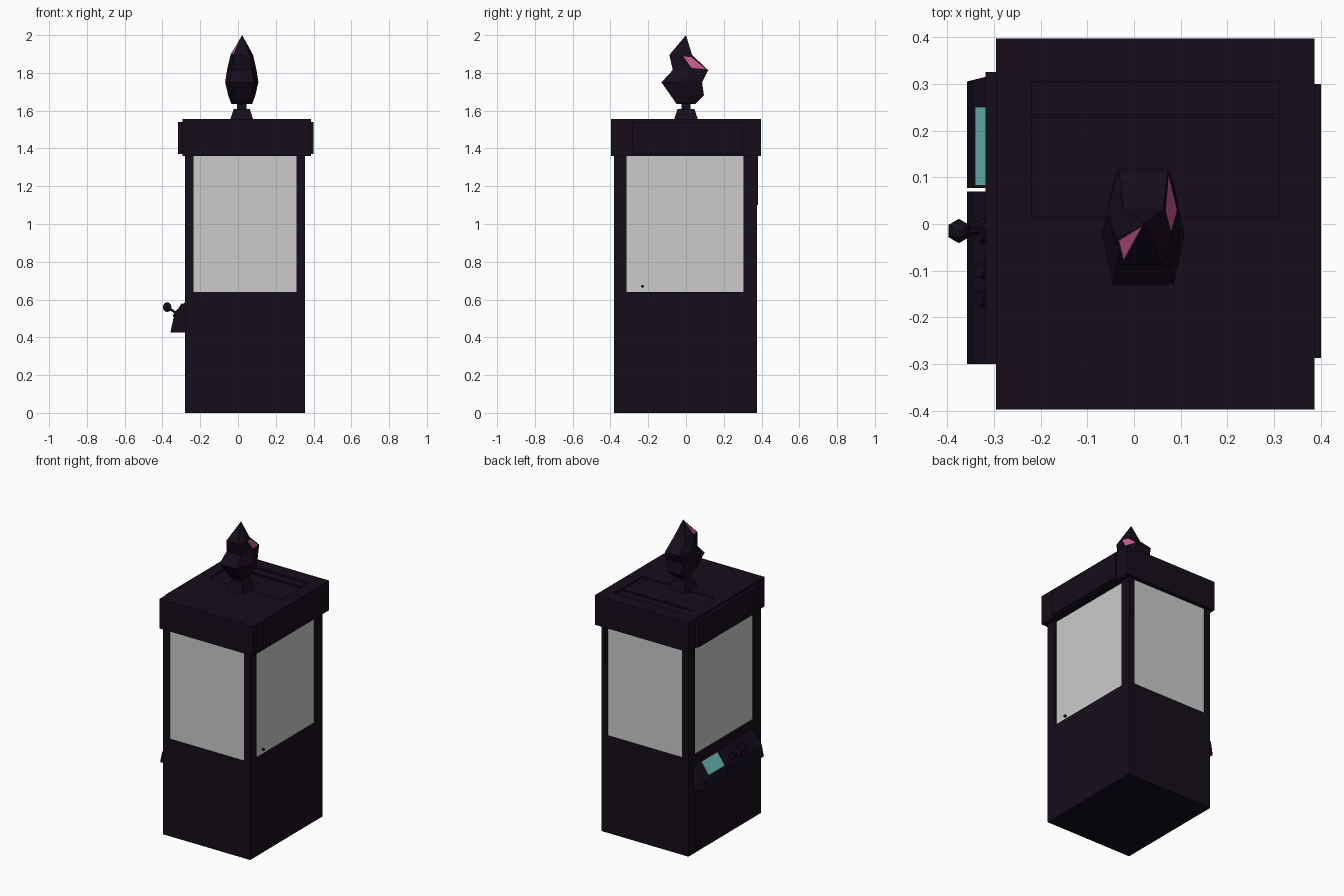
import bpy, bmesh, math
from mathutils import Vector

if "Cube" in bpy.data.objects:
    bpy.data.objects.remove(bpy.data.objects["Cube"])


def mat(name, rgb):
    m = bpy.data.materials.new(name)
    m.diffuse_color = (*rgb, 1)
    m.use_nodes = True
    m.node_tree.nodes["Principled BSDF"].inputs["Base Color"].default_value = m.diffuse_color
    return m


DARK = mat("dark_violet", (0.008, 0.004, 0.011))
CYAN = mat("cyan", (0.15, 0.52, 0.5))
PINK = mat("pink", (0.6, 0.1, 0.27))


def finish(name, bm, *mats):
    bmesh.ops.recalc_face_normals(bm, faces=bm.faces)
    me = bpy.data.meshes.new(name)
    bm.to_mesh(me)
    bm.free()
    for m in mats:
        me.materials.append(m)
    ob = bpy.data.objects.new(name, me)
    bpy.context.collection.objects.link(ob)
    return ob


def box(name, x0, x1, y0, y1, z0, z1, m=DARK):
    bm = bmesh.new()
    bmesh.ops.create_cube(bm, size=1)
    for v in bm.verts:
        v.co = Vector(((x0 + x1) / 2 + v.co.x * (x1 - x0),
                       (y0 + y1) / 2 + v.co.y * (y1 - y0),
                       (z0 + z1) / 2 + v.co.z * (z1 - z0)))
    return finish(name, bm, *([m] if m else []))


def loft(bm, rings):
    """Skin a list of equal-length rings and close the ends."""
    rows = [[bm.verts.new(p) for p in r] for r in rings]
    for a, b in zip(rows, rows[1:]):
        for i in range(len(a)):
            j = (i + 1) % len(a)
            bm.faces.new((a[i], a[j], b[j], b[i]))
    bm.faces.new(rows[0])
    return rows


def rod(name, a, b, r1, r2, sides=6):
    a, b = Vector(a), Vector(b)
    bm = bmesh.new()
    bmesh.ops.create_cone(bm, cap_ends=True, segments=sides, radius1=r1, radius2=r2,
                          depth=(b - a).length)
    q = Vector((0, 0, 1)).rotation_difference(b - a)
    for v in bm.verts:
        v.co = q @ v.co + (a + b) / 2
    return finish(name, bm, DARK)


# cabinet: base, corner posts, panes
X0, X1, Y0, Y1 = -0.28, 0.355, -0.38, 0.375
box("cabinet_base", X0, X1, Y0, Y1, 0, 0.64)
for i, (xa, xb) in enumerate(((X0, -0.235), (0.31, X1))):
    for j, (ya, yb) in enumerate(((Y0, -0.315), (0.305, Y1))):
        box(f"corner_post_{i}{j}", xa, xb, ya, yb, 0.64, 1.37)
box("front_pane", -0.235, 0.31, -0.375, -0.367, 0.64, 1.36, None)
box("back_pane", -0.235, 0.31, 0.362, 0.37, 0.64, 1.36, None)
box("left_pane", -0.265, -0.257, -0.315, 0.305, 0.64, 1.36, None)
box("right_pane", 0.332, 0.34, -0.315, 0.305, 0.64, 1.36, None)
rod("pane_lock", (0.335, -0.23, 0.67), (0.352, -0.23, 0.67), 0.008, 0.008, 8)
box("back_hinge", 0.325, 0.35, 0.37, 0.381, 1.1, 1.36)

# roof cap with recessed panels and side sign plates
roof = box("roof_cap", -0.295, 0.387, -0.397, 0.397, 1.36, 1.555)
for n, (ya, yb) in enumerate(((0.015, 0.228), (0.234, 0.305))):
    cut = box(f"roof_cutter_{n}", -0.22, 0.31, ya, yb, 1.545, 1.6)
    cut.hide_render = True
    cut.hide_viewport = True
    mod = roof.modifiers.new("recess", 'BOOLEAN')
    mod.object, mod.operation, mod.solver = cut, 'DIFFERENCE', 'EXACT'
box("left_sign_plate", -0.318, -0.29, -0.3, 0.325, 1.37, 1.54)
box("right_sign_plate", 0.38, 0.4, -0.287, 0.3, 1.37, 1.54)


# sloped control desk in two sections
PROFILE = [(-0.275, 0.425), (-0.358, 0.425), (-0.342, 0.5), (-0.28, 0.588), (-0.275, 0.588)]


def desk(name, ya, yb, flare=0.0):
    bm = bmesh.new()
    ring = [(x, yb + (0.02 * (x + 0.358) / 0.08 if flare else 0), z) for x, z in PROFILE]
    rows = loft(bm, [[(x, ya, z) for x, z in PROFILE], ring])
    bm.faces.new(rows[1])
    return finish(name, bm, DARK)


desk("screen_desk", 0.077, 0.305, 1)
desk("stick_desk", -0.3, 0.07)
A, B = Vector((-0.342, 0, 0.5)), Vector((-0.28, 0, 0.588))
N = Vector((-(B - A).z, 0, (B - A).x)).normalized()


def on_desk(t, y, h=0.0):
    return A.lerp(B, t) + N * h + Vector((0, y, 0))


# screen
bm = bmesh.new()
loft(bm, [[on_desk(t, y, h) for t, y in ((0.06, 0.082), (0.06, 0.25), (0.9, 0.25), (0.9, 0.082))]
          for h in (-0.004, 0.003)])
bm.verts.ensure_lookup_table()
bm.faces.new(bm.verts[4:])
finish("desk_screen", bm, CYAN)

# joystick and push buttons
rod("stick_base", on_desk(0.3, -0.015, -0.005), on_desk(0.3, -0.015, 0.012), 0.03, 0.022, 8)
rod("stick_shaft", on_desk(0.3, -0.015), (-0.372, -0.015, 0.558), 0.007, 0.007)
bm = bmesh.new()
bmesh.ops.create_uvsphere(bm, u_segments=6, v_segments=6, radius=0.026)
bmesh.ops.translate(bm, verts=bm.verts, vec=(-0.375, -0.015, 0.56))
finish("stick_knob", bm, DARK)
for n, (t, y) in enumerate(((0.3, -0.1), (0.7, -0.1), (0.3, -0.16), (0.7, -0.16))):
    rod(f"push_button_{n}", on_desk(t, y, -0.003), on_desk(t, y, 0.01), 0.018, 0.016, 8)

# statue pedestal and neck
bm = bmesh.new()
loft(bm, [[(0.02 + sx * w, sy * d, z) for sx, sy in ((-1, -1), (1, -1), (1, 1), (-1, 1))]
          for w, d, z in ((0.062, 0.064, 1.55), (0.042, 0.044, 1.61))])
bm.verts.ensure_lookup_table()
bm.faces.new(bm.verts[4:])
finish("pedestal", bm, DARK)
box("pedestal_neck", -0.004, 0.044, -0.023, 0.023, 1.6, 1.65)

# faceted flame: z, front y, back y, side half width, front/back half width
bm = bmesh.new()
rings = []
for z, f, b, w, e in ((1.635, -0.05, 0.05, 0.055, 0.035), (1.682, -0.082, 0.095, 0.072, 0.05),
                      (1.75, -0.13, 0.085, 0.088, 0.065), (1.815, -0.07, 0.117, 0.078, 0.053),
                      (1.895, -0.088, 0.032, 0.06, 0.042)):
    m = (f + b) / 2
    c = 0.02
    rings.append([(c - e, f, z), (c + e, f, z), (c + w, m, z),
                  (c + e, b, z), (c - e, b, z), (c - w, m, z)])
rows = loft(bm, rings)
tip = bm.verts.new((0.022, 0, 2.0))
top = rows[-1]
tips = [bm.faces.new((top[i], top[(i + 1) % 6], tip)) for i in range(6)]
bmesh.ops.recalc_face_normals(bm, faces=bm.faces)
# glowing facets
glow = [tips[5]]
pair = {rows[3][2], rows[3][3], rows[4][2], rows[4][3]}
glow += [f for f in bm.faces if set(f.verts) == pair]
bmesh.ops.inset_individual(bm, faces=glow, thickness=0.014)
for f in glow:
    f.material_index = 1
finish("flame_crystal", bm, DARK, PINK)
